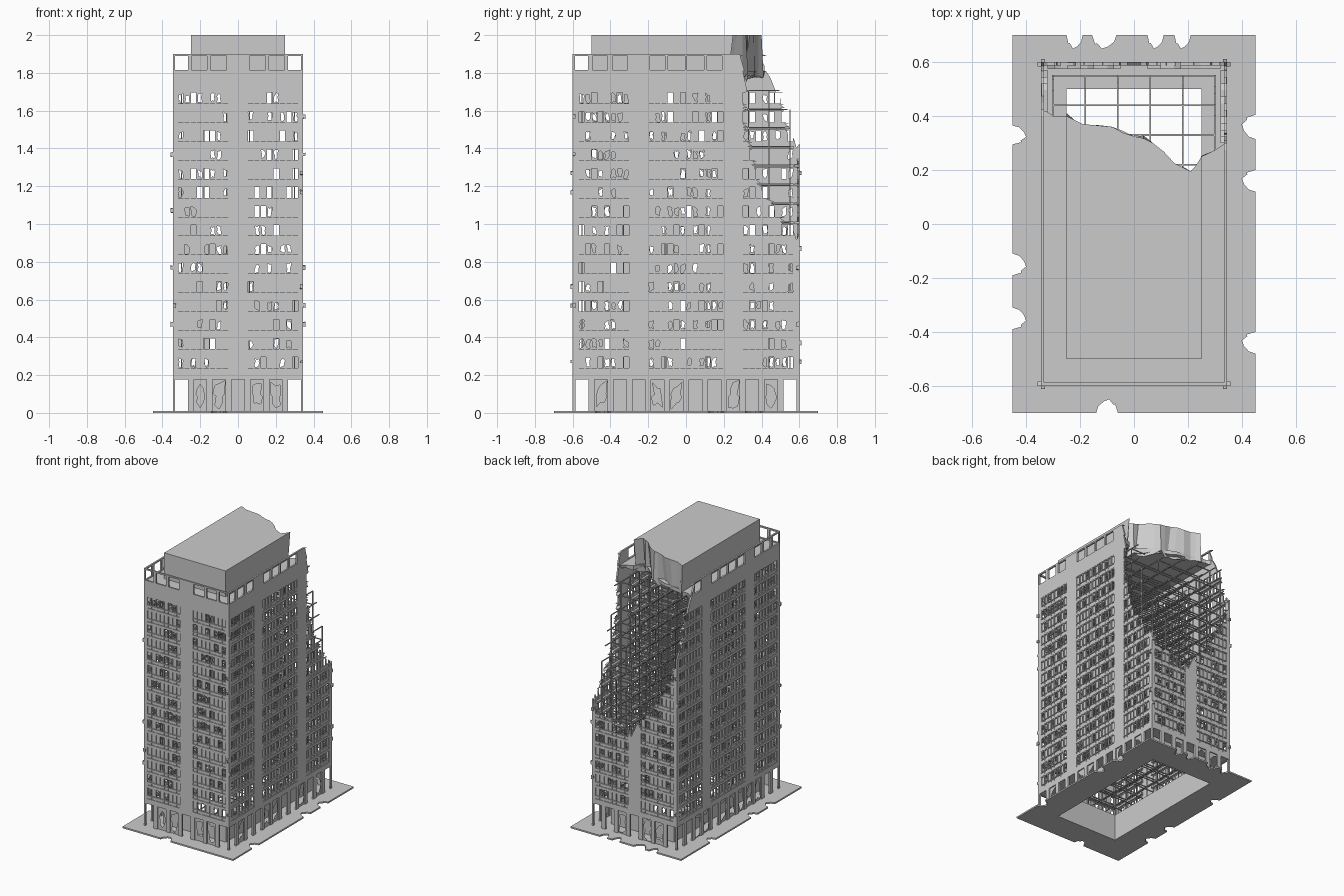
import bpy, bmesh, math, random
from mathutils import Vector

if "Cube" in bpy.data.objects:
    bpy.data.objects.remove(bpy.data.objects["Cube"])
random.seed(7)
HX, HY, T = 0.345, 0.6, 0.012
R = random.uniform


def finish(bm, name, fix=True):
    if fix:
        bmesh.ops.recalc_face_normals(bm, faces=bm.faces)
    me = bpy.data.meshes.new(name)
    bm.to_mesh(me)
    bm.free()
    ob = bpy.data.objects.new(name, me)
    bpy.context.collection.objects.link(ob)
    return ob


def hexa(bm, pts):
    v = [bm.verts.new(p) for p in pts]
    for f in ((0, 1, 2, 3), (4, 5, 6, 7), (0, 1, 5, 4), (1, 2, 6, 5), (2, 3, 7, 6), (3, 0, 4, 7)):
        bm.faces.new([v[i] for i in f])


def box(bm, x0, x1, y0, y1, z0, z1):
    hexa(bm, [(x, y, z) for z in (z0, z1) for x, y in ((x0, y0), (x1, y0), (x1, y1), (x0, y1))])


def interp(pts, u):
    if u <= pts[0][0]:
        return pts[0][1]
    for (a, p), (b, q) in zip(pts, pts[1:]):
        if u <= b:
            return p + (q - p) * (u - a) / (b - a)
    return pts[-1][1]


def ragged(pts):
    # height of the torn edge along a wall
    return lambda u: interp(pts, u) + 0.022 * math.sin(u * 170) + 0.014 * math.sin(u * 431)


def solids(openings, h):
    # solid intervals left between openings
    e = [-h] + [v for o in openings for v in o] + [h]
    return list(zip(e[::2], e[1::2]))


def mirrored(op):
    return op + [(-b, -a) for a, b in reversed(op)]


def slab_piece(bm, P, f, u0, u1, d0, d1, z0, z1):
    # wall box, trimmed at the torn edge
    n = max(1, math.ceil((u1 - u0) / 0.025))
    if min(f(u0 + (u1 - u0) * i / n) for i in range(n + 1)) > z1:
        n = 1
    for i in range(n):
        a, b = (u0 + (u1 - u0) * j / n for j in (i, i + 1))
        ta, tb = min(z1, f(a)), min(z1, f(b))
        if max(ta, tb) <= z0:
            continue
        ta, tb = max(ta, z0 + 0.001), max(tb, z0 + 0.001)
        hexa(bm, [P(a, d0, z0), P(b, d0, z0), P(b, d1, z0), P(a, d1, z0),
                  P(a, d0, ta), P(b, d0, tb), P(b, d1, tb), P(a, d1, ta)])


def pane(bm, P, a, b, z0, z1, d, whole):
    # intact pane, or jagged remains around the frame
    if whole:
        bm.faces.new([bm.verts.new(P(u, d, z)) for u, z in ((a, z0), (b, z0), (b, z1), (a, z1))])
        return
    m, c = (a + b) / 2, (z0 + z1) / 2
    rim = [(a, z0), (m, z0), (b, z0), (b, c - 0.01), (b, c + 0.01), (b, z1), (m, z1), (a, z1), (a, c + .01), (a, c - .01)]
    out = [bm.verts.new(P(u, d, z)) for u, z in rim]
    inn = []
    for u, z in rim:
        s = R(0.4, 0.97)
        inn.append(bm.verts.new(P(m + (u - m) * s, d, c + (z - c) * s)))
    for i in range(len(rim)):
        j = (i + 1) % len(rim)
        bm.faces.new([out[i], out[j], inn[j], inn[i]])


FRONT_BAYS = mirrored([(-.32, -.05)])
SIDE_BAYS = [(-.57, -.3), (-.2, .2), (.3, .57)]
FRONT_PAR = mirrored([(-.335, -.265), (-.245, -.165), (-.145, -.06)])
SIDE_PAR = mirrored([(-.59, -.52), (-.495, -.415), (-.39, -.31), (-.19, -.11), (-.095, -.005)])


def wall(name, P, h, bays, parapet, f):
    w, fr, gl = bmesh.new(), bmesh.new(), bmesh.new()
    add = lambda bm, *a: slab_piece(bm, P, f, *a)
    # colonnade at street level
    n = round(h * 2 / 0.1)
    doors = [((i - (n - 1) / 2) * .1 - .034, (i - (n - 1) / 2) * .1 + .034) for i in range(n)]
    for a, b in solids(doors, h):
        add(w, a, b, 0, T, 0.01, 0.176)
    for a, b in doors[1:-1]:
        if R(0, 1) < 0.55:
            pane(gl, P, a, b, 0.01, 0.176, 0.008, False)
    add(w, -h, h, 0, T, 0.176, 0.212)
    # piers, upper band and parapet
    for a, b in solids(bays, h):
        add(w, a, b, 0, T, 0.2, 1.71)
    add(w, -h, h, 0, T, 1.7, 1.815)
    for a, b in solids(parapet, h):
        add(w, a, b, 0, T, 1.81, 1.893)
    add(w, -h, h, 0, T, 1.89, 1.9)
    # window bays
    for a, b in bays:
        k = round((b - a) / 0.0335)
        s = (b - a) / k
        for i in range(k + 1):
            add(fr, a + i * s - .003, a + i * s + .003, .002, T, .2, 1.7)
        for j in range(15):
            zt = 0.3 + 0.1 * j
            add(w, a, b, 0, 0.025, zt - .1, zt - .086)
            add(fr, a, b, .005, .009, zt - .086, zt - .067)
            add(fr, a, b, 0, T, zt - .068, zt - .062)
            add(fr, a, b, .002, T, zt - .005, zt)
            for i in range(k):
                r = R(0, 1)
                if r < 0.82 and f(a + i * s + s / 2) > zt:
                    pane(gl, P, a + i * s + .003, a + i * s + s - .003, zt - .062, zt - .005, .008, r < 0.5)
    # loose chips along the outer corners
    for j in random.sample(range(15), 5):
        z = 0.27 + 0.1 * j
        u = random.choice((-1, 1)) * (h - .008)
        if f(u) > z:
            hexa(w, [P(u + x, d, z + y + R(-.006, .006)) for d in (.004, -.012)
                     for x, y in ((-.008, -.01), (.008, -.01), (.008, .01), (-.008, .01))])
    finish(w, name + "_wall")
    finish(fr, name + "_window_frames")
    finish(gl, name + "_broken_glass", False)


wall("front", lambda u, d, z: (u, -HY + d, z), HX, FRONT_BAYS, FRONT_PAR, lambda u: 9)
wall("back", lambda u, d, z: (u, HY - d, z), HX, FRONT_BAYS, FRONT_PAR,
     ragged([(-.35, 1.37), (-.2, 1.08), (-.05, .85), (.05, .76), (.25, .84), (.35, .92)]))
wall("right", lambda u, d, z: (HX - d, u, z), HY, SIDE_BAYS, SIDE_PAR,
     ragged([(.27, 2.2), (.3, 1.87), (.32, 1.5), (.38, 1.24), (.52, 1.0), (.6, .91)]))
wall("left", lambda u, d, z: (-HX + d, u, z), HY, SIDE_BAYS, SIDE_PAR,
     ragged([(.37, 2.2), (.41, 1.82), (.5, 1.68), (.53, 1.5), (.6, 1.39)]))

# torn roof line in plan, from right to left
CUT = [(.34, .3), (.25, .25), (.21, .195), (.15, .225), (.07, .3), (0, .325), (-.08, .36), (-.19, .37), (-.25, .4), (-.3, .4), (-.34, .42)]


def plan_prism(name, h, y0, z0, z1, wob, drop):
    bm = bmesh.new()
    cut = [p for p in CUT if abs(p[0]) <= h]
    fine = []
    for (a, b), (c, d) in zip(cut, cut[1:]):
        fine += [(a, b), ((a + c) / 2, (b + d) / 2 + R(-.006, .006))]
    cut = fine + [cut[-1]]
    top = [bm.verts.new((x, y, z1)) for x, y in [(-h, y0), (h, y0)] + cut]
    bot = [bm.verts.new((x, y0, z0)) for x in (-h, h)]
    bot += [bm.verts.new((x, y + R(-wob, wob * .3), z0 - R(0, drop))) for x, y in cut]
    bm.faces.new(top)
    bm.faces.new(bot)
    for i in range(len(top)):
        j = (i + 1) % len(top)
        bm.faces.new([top[i], top[j], bot[j], bot[i]])
    finish(bm, name)


plan_prism("roof_slab", .34, -.595, 1.79, 1.81, .015, .02)
plan_prism("penthouse", .25, -.5, 1.8, 2.0, .04, .06)

# interior beam lattice, broken off beyond the tear
bm = bmesh.new()
XS = [-.3 + .12 * i for i in range(6)]
YS = [-.55 + .11 * i for i in range(11)]
line = sorted(CUT)
q = .003


def limit(x, z):
    return interp(line, x) + 0.4 * (1.8 - z) + R(0, .1)


for j in range(16):
    z = 0.207 + 0.1 * j
    for y in YS:
        for a, b in zip(XS, XS[1:]):
            if limit((a + b) / 2, z) > y:
                box(bm, a, b, y - q, y + q, z - q, z + q)
    for x in XS:
        for a, b in zip(YS, YS[1:]):
            e = min(b, limit(x, z))
            if e > a:
                box(bm, x - q, x + q, a, e, z - q, z + q)
    for x in XS:
        for y in YS:
            edge = abs(x) > .29 or abs(y) > .54 or (y > .3 and R(0, 1) < .3)
            if edge and limit(x, z + .1) > y and j < 15:
                box(bm, x - q, x + q, y - q, y + q, z, z + .1)
finish(bm, "steel_lattice")

# lobby walls and the ceiling ring around them
bm = bmesh.new()
for s in (-1, 1):
    box(bm, *sorted((s * .25, s * .256)), -.506, .506, 0.005, .19)
    box(bm, -.256, .256, *sorted((s * .5, s * .506)), 0.005, .19)
    box(bm, *sorted((s * .25, s * .335)), -.59, .59, .18, .195)
    box(bm, -.25, .25, *sorted((s * .5, s * .59)), .18, .195)
finish(bm, "lobby_walls")

# pavement with bitten edges and an open middle
W, L = .45, .7


def edge(p, d, inward, length, bites):
    pts = [p]
    for c, w in bites:
        for t, k in ((-.5, 0), (-.4, .5), (-.15, .85), (.1, 1), (.3, .6), (.38, .65), (.5, 0)):
            pts.append(p + d * (c + t * w) + inward * (.05 * k))
    return pts


V = Vector
outline = edge(V((-W, -L, 0)), V((1, 0, 0)), V((0, 1, 0)), 2 * W, [(.35, .08)])
outline += edge(V((W, -L, 0)), V((0, 1, 0)), V((-1, 0, 0)), 2 * L, [(.26, .08), (.86, .08), (1.06, .09)])
outline += edge(V((W, L, 0)), V((-1, 0, 0)), V((0, -1, 0)), 2 * W, [(.27, .06), (.37, .06), (.56, .09), (.67, .06)])
outline += edge(V((-W, L, 0)), V((0, -1, 0)), V((1, 0, 0)), 2 * L, [(.37, .07), (.85, .08), (1.05, .08)])
hole = [V((x, y, 0)) for x, y in ((-.25, -.5), (.25, -.5), (.25, .5), (-.25, .5))]
bm = bmesh.new()
es = []
for loop in (outline, hole):
    vs = [bm.verts.new(p) for p in loop]
    es += [bm.edges.new((vs[i - 1], vs[i])) for i in range(len(vs))]
bmesh.ops.triangle_fill(bm, edges=es, use_beauty=True)
r = bmesh.ops.extrude_face_region(bm, geom=bm.faces[:])
bmesh.ops.translate(bm, vec=(0, 0, .011), verts=[g for g in r["geom"] if isinstance(g, bmesh.types.BMVert)])
finish(bm, "pavement")
